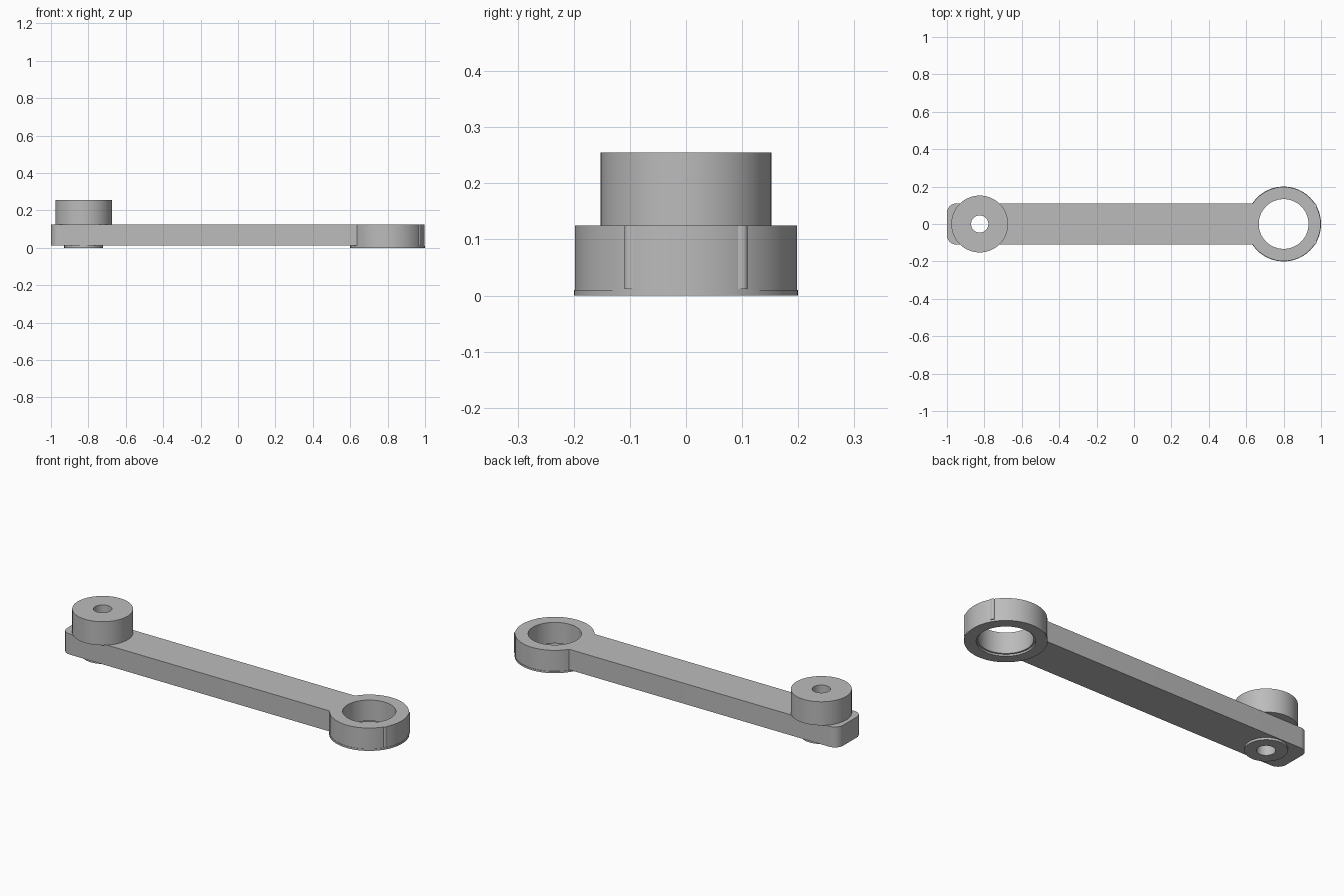
import bpy, bmesh
from math import pi, sin, cos

if "Cube" in bpy.data.objects:
    bpy.data.objects.remove(bpy.data.objects["Cube"])

grey = bpy.data.materials.new("machined_grey")
grey.use_nodes = True
colour = (0.5, 0.5, 0.5, 1)
grey.diffuse_color = colour
grey.node_tree.nodes["Principled BSDF"].inputs["Base Color"].default_value = colour

SEGMENTS = 96
PIN_X, RING_X = -0.825, 0.8


def finish(name, bm):
    bmesh.ops.recalc_face_normals(bm, faces=bm.faces)
    mesh = bpy.data.meshes.new(name)
    bm.to_mesh(mesh)
    bm.free()
    obj = bpy.data.objects.new(name, mesh)
    bpy.context.collection.objects.link(obj)
    mesh.materials.append(grey)
    return obj


def smooth(obj):
    bpy.ops.object.select_all(action="DESELECT")
    bpy.context.view_layer.objects.active = obj
    obj.select_set(True)
    bpy.ops.object.shade_smooth_by_angle(angle=pi / 6)


def lathe(name, x, profile):
    """Spin a closed (radius, height) profile around a vertical axis."""
    bm = bmesh.new()
    rings = []
    for i in range(SEGMENTS):
        a = 2 * pi * i / SEGMENTS
        rings.append([bm.verts.new((x + r * cos(a), r * sin(a), z)) for r, z in profile])
    n = len(profile)
    for i in range(SEGMENTS):
        here, after = rings[i], rings[(i + 1) % SEGMENTS]
        for j in range(n):
            k = (j + 1) % n
            bm.faces.new((here[j], after[j], after[k], here[k]))
    return finish(name, bm)


def rounded_bar(name, x0, x1, half, z0, z1, r0, r1, steps=8):
    """Upright prism with its own corner radius at each end."""
    bm = bmesh.new()
    corners = [(x1, 1, r1, 0), (x0, 1, r0, 1), (x0, -1, r0, 2), (x1, -1, r1, 3)]
    outline = []
    for x, side, r, quarter in corners:
        cx = x - r if x == x1 else x + r
        for s in range(steps + 1):
            a = (quarter + s / steps) * pi / 2
            outline.append(bm.verts.new((cx + r * cos(a), side * (half - r) + r * sin(a), z0)))
    face = bm.faces.new(outline)
    top = bmesh.ops.extrude_face_region(bm, geom=[face])["geom"]
    bmesh.ops.translate(bm, vec=(0, 0, z1 - z0),
                        verts=[v for v in top if isinstance(v, bmesh.types.BMVert)])
    return finish(name, bm)


def bore(obj, x, radius):
    """Cut a vertical round hole through an object."""
    bm = bmesh.new()
    bmesh.ops.create_cone(bm, cap_ends=True, segments=SEGMENTS,
                          radius1=radius, radius2=radius, depth=1)
    bmesh.ops.translate(bm, verts=bm.verts, vec=(x, 0, 0))
    cutter = finish("bore_cutter", bm)
    cutter.hide_render = True
    bpy.context.view_layer.objects.active = obj
    mod = obj.modifiers.new("bore", "BOOLEAN")
    mod.operation, mod.solver, mod.object = "DIFFERENCE", "EXACT", cutter
    bpy.ops.object.modifier_apply(modifier=mod.name)
    bpy.data.objects.remove(cutter)


# Flat arm with seats for the pin boss and the bearing ring
arm = rounded_bar("link_arm", -1, 0.975, 0.11, 0.012, 0.125, 0.05, 0.01)
bore(arm, PIN_X, 0.1)
bore(arm, RING_X, 0.196)

# Pin boss with a thin washer pad below and a through hole
boss = lathe("pin_boss", PIN_X, [
    (0.046, 0), (0.104, 0), (0.104, 0.125), (0.152, 0.125),
    (0.152, 0.255), (0.046, 0.255)])

# Bearing ring with a thin flange and a shallow step at the bottom
ring = lathe("bearing_ring", RING_X, [
    (0.142, 0), (0.2, 0), (0.2, 0.01), (0.198, 0.01),
    (0.198, 0.125), (0.133, 0.125), (0.133, 0.01), (0.142, 0.01)])

for part in (arm, boss, ring):
    smooth(part)
